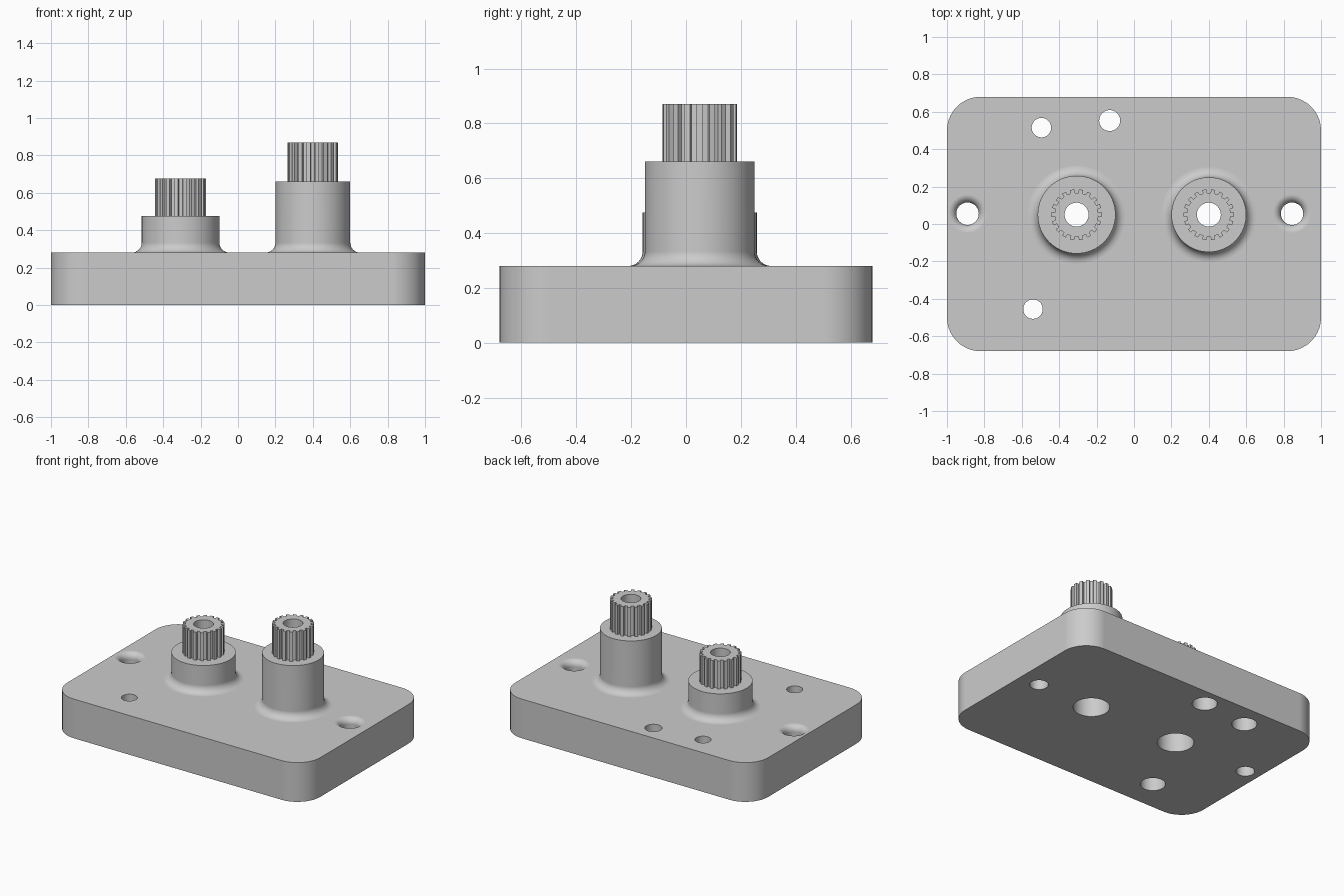
import bpy, bmesh
from math import sin, cos, pi, radians

if "Cube" in bpy.data.objects:
    bpy.data.objects.remove(bpy.data.objects["Cube"], do_unlink=True)

grey = bpy.data.materials.new("plain grey")
grey.use_nodes = True
COLOUR = (0.6, 0.6, 0.6, 1)
grey.diffuse_color = COLOUR
grey.node_tree.nodes["Principled BSDF"].inputs["Base Color"].default_value = COLOUR

HALF_X, HALF_Y, PLATE_TOP = 1.0, 0.68, 0.28
ROW_Y = 0.05          # shared line of the posts and mounting holes
SEGMENTS = 64


def finish(bm, name, location=(0, 0, 0)):
    bmesh.ops.recalc_face_normals(bm, faces=bm.faces)
    mesh = bpy.data.meshes.new(name)
    bm.to_mesh(mesh)
    bm.free()
    obj = bpy.data.objects.new(name, mesh)
    obj.location = location
    mesh.materials.append(grey)
    bpy.context.collection.objects.link(obj)
    return obj


def prism(name, outline, z0, z1, location=(0, 0, 0)):
    bm = bmesh.new()
    face = bm.faces.new([bm.verts.new((x, y, z0)) for x, y in outline])
    top = bmesh.ops.extrude_face_region(bm, geom=[face])["geom"]
    verts = [v for v in top if isinstance(v, bmesh.types.BMVert)]
    bmesh.ops.translate(bm, verts=verts, vec=(0, 0, z1 - z0))
    return finish(bm, name, location)


def lathe(name, profile, location):
    bm = bmesh.new()
    verts = [bm.verts.new((r, 0, z)) for r, z in profile]
    edges = [bm.edges.new(pair) for pair in zip(verts, verts[1:])]
    bmesh.ops.spin(bm, geom=verts + edges, cent=(0, 0, 0), axis=(0, 0, 1),
                   angle=2 * pi, steps=SEGMENTS)
    bmesh.ops.remove_doubles(bm, verts=bm.verts, dist=1e-5)
    return finish(bm, name, location)


def arc(cx, cy, r, start, end, steps=8):
    angles = [radians(start + (end - start) * i / steps) for i in range(steps + 1)]
    return [(cx + r * cos(a), cy + r * sin(a)) for a in angles]


def activate(obj):
    bpy.ops.object.select_all(action="DESELECT")
    obj.select_set(True)
    bpy.context.view_layer.objects.active = obj


def cut(obj, cutter):
    activate(obj)
    mod = obj.modifiers.new("hole", "BOOLEAN")
    mod.operation, mod.solver, mod.object = "DIFFERENCE", "EXACT", cutter
    bpy.ops.object.modifier_apply(modifier=mod.name)


def stepped_cutter(wide, narrow, step, x, y):
    return lathe("hole_cutter", [(0, -0.1), (wide, -0.1), (wide, step),
                                 (narrow, step), (narrow, 1.1), (0, 1.1)], (x, y, 0))


# Base plate with rounded corners
CORNER = 0.18
outline = []
for sx, sy, start in ((1, 1, 0), (-1, 1, 90), (-1, -1, 180), (1, -1, 270)):
    outline += arc(sx * (HALF_X - CORNER), sy * (HALF_Y - CORNER), CORNER, start, start + 90, 10)
plate = prism("base_plate", outline, 0, PLATE_TOP)
parts = [plate]
cutters = []

# Posts: a flared boss topped by a toothed wheel, with a stepped bore
TEETH, TIP, ROOT, FLARE = 18, 0.136, 0.117, 0.053
for side, x, radius, boss_top, gear_top in (("right", -0.307, 0.208, 0.475, 0.675),
                                            ("left", 0.4, 0.2, 0.66, 0.87)):
    sink = PLATE_TOP - 0.02
    flare = arc(radius + FLARE, PLATE_TOP + FLARE, FLARE, 270, 180)
    boss = lathe(side + "_boss", [(0, sink), (radius + FLARE, sink)] + flare
                 + [(radius, boss_top), (0, boss_top)], (x, ROW_Y, 0))
    teeth = []
    for i in range(TEETH):
        for r, share in ((ROOT, -0.27), (TIP, -0.23), (TIP, 0.23), (ROOT, 0.27)):
            a = 2 * pi * (i + share) / TEETH
            teeth.append((r * cos(a), r * sin(a)))
    gear = prism(side + "_toothed_wheel", teeth, boss_top - 0.01, gear_top, (x, ROW_Y, 0))
    bore = stepped_cutter(0.118, 0.064, 0.2, x, ROW_Y)
    for part in (plate, boss, gear):
        cut(part, bore)
    parts += [boss, gear]
    cutters.append(bore)

# Small holes, wider underneath
for x, y, r in ((-0.495, 0.515, 0.052), (-0.13, 0.553, 0.056), (-0.54, -0.455, 0.052)):
    hole = stepped_cutter(0.081, r, 0.18, x, y)
    cut(plate, hole)
    cutters.append(hole)

# Mounting holes with a rounded upper rim
HOLE, RIM = 0.06, 0.043
for x in (-0.89, 0.845):
    rim = arc(HOLE + RIM, PLATE_TOP - RIM, RIM, 180, 90)
    hole = lathe("mount_cutter", [(0, -0.1), (HOLE, -0.1)] + rim
                 + [(HOLE + RIM, 0.4), (0, 0.4)], (x, ROW_Y + 0.005, 0))
    cut(plate, hole)
    cutters.append(hole)

for cutter in cutters:
    bpy.data.objects.remove(cutter, do_unlink=True)

# Smooth curved walls, keep rims crisp
for part in parts:
    activate(part)
    bpy.ops.object.shade_smooth_by_angle(angle=radians(30))
    weighted = part.modifiers.new("even_shading", "WEIGHTED_NORMAL")
    weighted.keep_sharp = True
